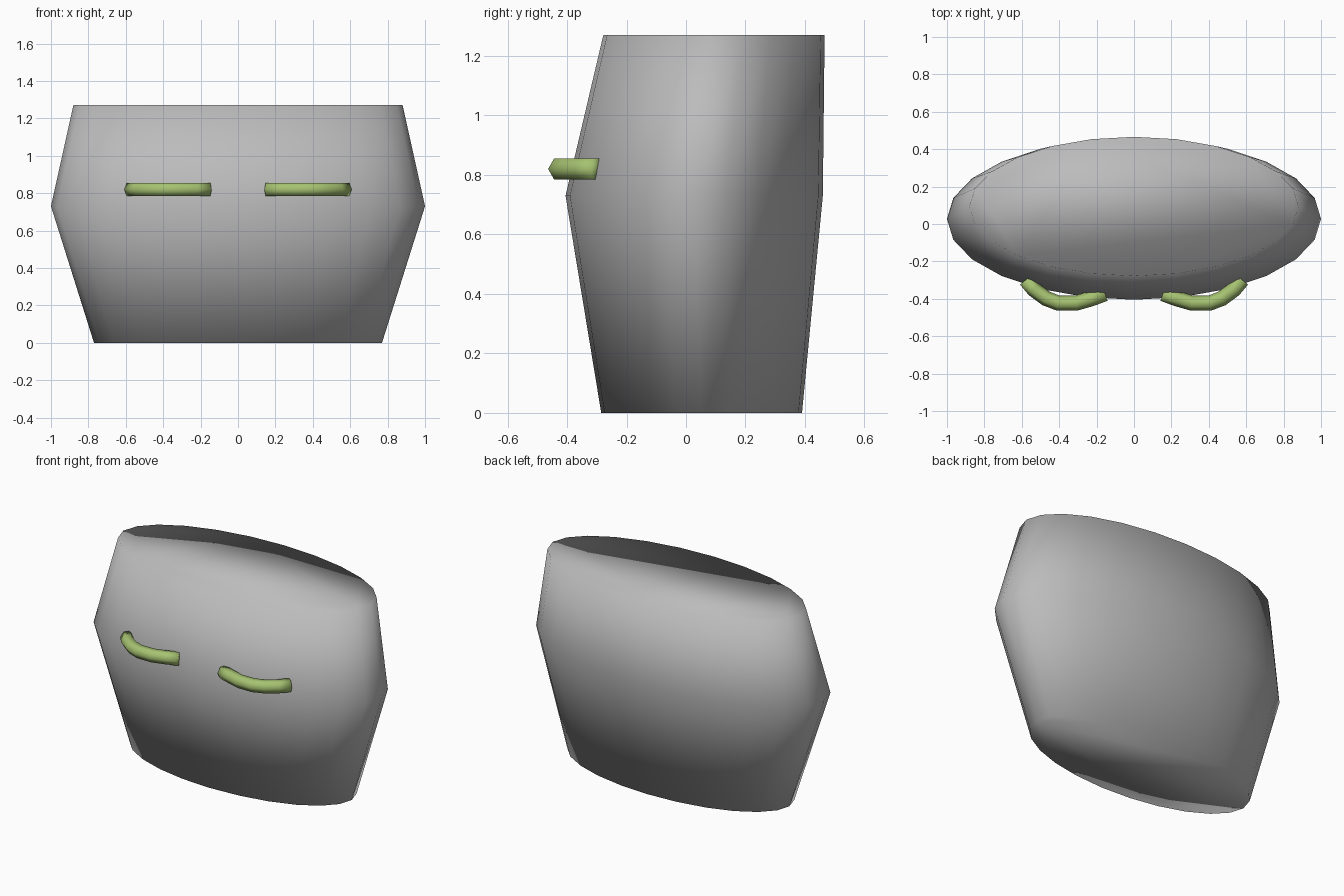
import bpy, bmesh, math
from mathutils import Vector

if "Cube" in bpy.data.objects:
    bpy.data.objects.remove(bpy.data.objects["Cube"])


def material(name, rgb):
    m = bpy.data.materials.new(name)
    m.diffuse_color = (*rgb, 1)
    m.use_nodes = True
    m.node_tree.nodes["Principled BSDF"].inputs["Base Color"].default_value = m.diffuse_color
    return m


GREY = material("grey", (0.5, 0.5, 0.5))
GREEN = material("leaf_green", (0.38, 0.54, 0.165))


def loft(name, rings, mat):
    """Skin a list of closed rings and cap both ends, smooth shaded throughout."""
    bm = bmesh.new()
    loops = [[bm.verts.new(p) for p in ring] for ring in rings]
    n = len(loops[0])
    for a, b in zip(loops, loops[1:]):
        for i in range(n):
            j = (i + 1) % n
            bm.faces.new((a[i], a[j], b[j], b[i]))
    bm.faces.new(loops[0][::-1])
    bm.faces.new(loops[-1])
    bmesh.ops.recalc_face_normals(bm, faces=bm.faces)
    for f in bm.faces:
        f.smooth = True
    mesh = bpy.data.meshes.new(name)
    bm.to_mesh(mesh)
    bm.free()
    mesh.materials.append(mat)
    ob = bpy.data.objects.new(name, mesh)
    bpy.context.collection.objects.link(ob)
    return ob


def ellipse(z, rx, y_front, y_back, sides=24):
    cy, ry = (y_front + y_back) / 2, (y_back - y_front) / 2
    return [(rx * math.cos(t), cy + ry * math.sin(t), z)
            for t in (2 * math.pi * i / sides for i in range(sides))]


# Torso: three elliptical sections, widest in the middle
loft("torso", [ellipse(0.0, 0.77, -0.285, 0.39),
               ellipse(0.73, 1.0, -0.405, 0.46),
               ellipse(1.27, 0.88, -0.278, 0.466)], GREY)

# Chest bands: six-sided tubes curving round the front
PATH = [(0.578, -0.298), (0.535, -0.35), (0.47, -0.398), (0.405, -0.423),
        (0.31, -0.423), (0.225, -0.398), (0.155, -0.372)]


def band(name, side, z=0.82, r=0.041):
    pts = [Vector((side * x, y, z)) for x, y in PATH]
    rings = []
    for i, p in enumerate(pts):
        d = (pts[min(i + 1, len(pts) - 1)] - pts[max(i - 1, 0)]).normalized()
        across = d.cross(Vector((0, 0, 1)))
        rings.append([p + across * r * math.cos(k * math.pi / 3)
                      + Vector((0, 0, r * math.sin(k * math.pi / 3)))
                      for k in range(6)])
    loft(name, rings, GREEN)


band("right_chest_band", 1)
band("left_chest_band", -1)
